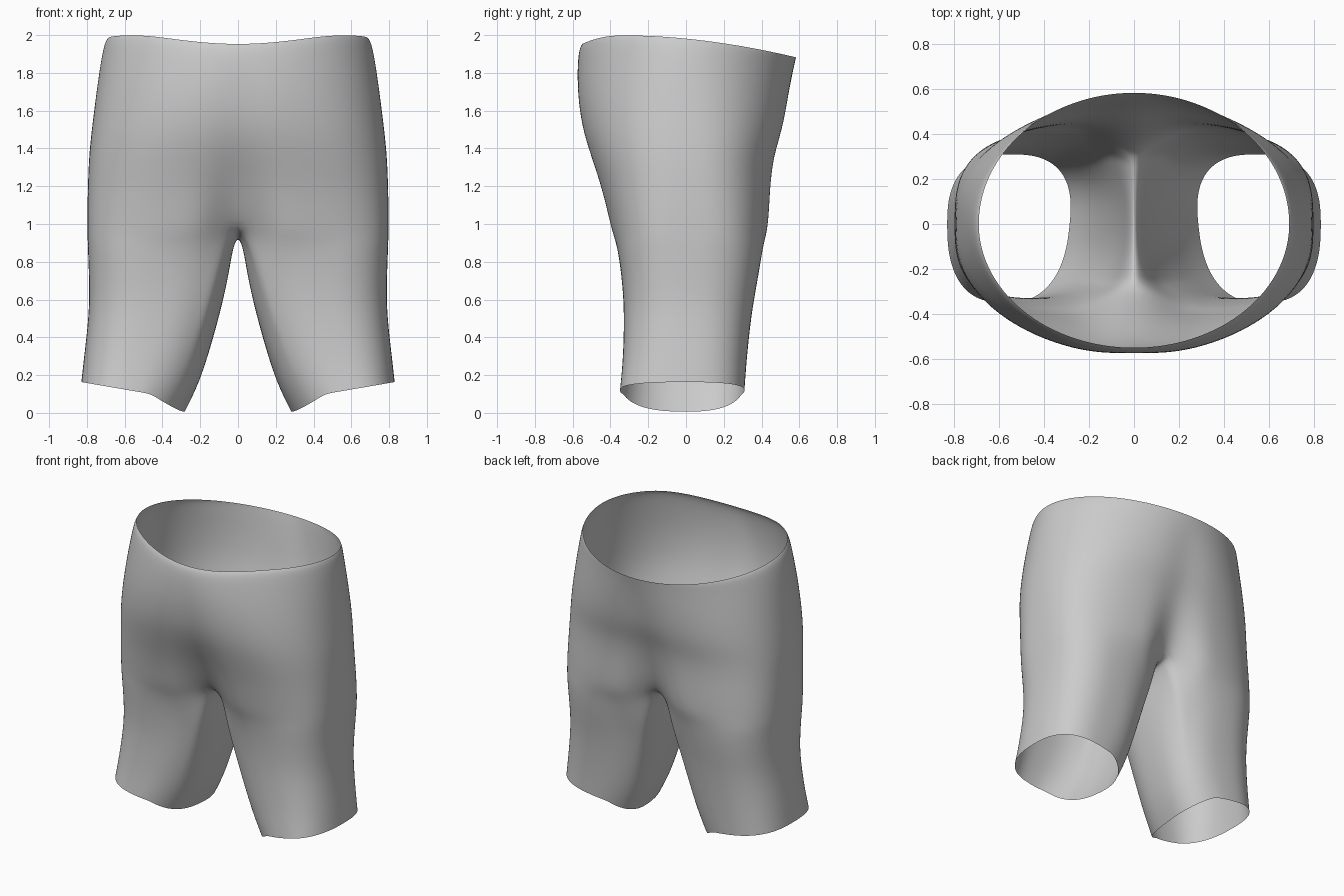
import bpy
import bmesh
from math import sin, cos, pi, exp, copysign

cube = bpy.data.objects.get("Cube")
if cube:
    bpy.data.objects.remove(cube, do_unlink=True)

OUTER, INNER = 36, 12   # segments around the outside and along the inseam
CROTCH = 0.94

# height, inner x, outer x, front y, back y, leg roundness, seam inset
LEVELS = [
    (0.09, 0.285, 0.83, 0.35, 0.31, 1, 0),
    (0.25, 0.205, 0.815, 0.335, 0.32, 1, 0),
    (0.45, 0.13, 0.795, 0.33, 0.34, 0.95, 0),
    (0.6, 0.077, 0.787, 0.335, 0.365, 0.85, 0.01),
    (0.75, 0.046, 0.79, 0.355, 0.40, 0.65, 0.05),
    (0.87, 0.028, 0.795, 0.38, 0.425, 0.35, 0.11),
    (CROTCH, 0, 0.797, 0.40, 0.44, 0, 0.14),
    (1.07, 0, 0.798, 0.43, 0.45, 0, 0.09),
    (1.2, 0, 0.795, 0.465, 0.457, 0, 0.055),
    (1.35, 0, 0.79, 0.515, 0.475, 0, 0.025),
    (1.5, 0, 0.775, 0.56, 0.52, 0, 0.015),
    (1.7, 0, 0.75, 0.585, 0.55, 0, 0.012),
    (1.88, 0, 0.725, 0.58, 0.57, 0, 0.005),
    (1.97, 0, 0.705, 0.565, 0.58, 0, 0),
    (1.99, 0, 0.69, 0.55, 0.583, 0, 0),
]


def spow(v, e):
    return copysign(abs(v) ** e, v)


def clamp(v):
    return max(0.0, min(1.0, v))


def outline(i, z, roundness):
    """Unit outline: a half oval for the hips blended into a full leg oval."""
    e = 0.64 + 0.36 * clamp((z - 0.95) / 0.95)
    if i <= OUTER:
        u = i / OUTER
        t = (u - 0.5) * pi
        half = (abs(cos(t)) ** e if 0 < i < OUTER else 0, spow(sin(t), e))
        a = (u - 0.5) * 1.5 * pi
    else:
        u = (i - OUTER) / INNER
        half = (0, 1 - 2 * u)
        a = (0.75 + 0.5 * u) * pi
    oval = (0.5 + 0.5 * spow(cos(a), 0.78), spow(sin(a), 0.78))
    return [h + (o - h) * roundness for h, o in zip(half, oval)]


def ring_point(i, level):
    z, xi, xo, front, back, roundness, inset = level
    u, v = outline(i, z, roundness)
    x = xi + u * (xo - xi)
    y = v * (front if v < 0 else back)
    # rounded inner thighs meeting in a centre seam
    y -= inset * v * exp(-(x / 0.13) ** 2)
    # crotch saddle
    fade = (1.9 - z) / 0.96 if z >= CROTCH else (z - 0.5) / 0.44
    h = z + 0.06 * clamp(fade) * (1 - u) ** 2 * v * v
    # dipped waistline
    top = clamp((z - 1.2) / 0.79) ** 2
    h -= top * (0.115 * max(0, (y + 0.3) / 0.88) ** 1.8
                + 0.045 * max(0, (-y - 0.35) / 0.2) ** 2)
    h += top * 0.008
    # hem nearly level outside, dropping to a point at the inseam
    low = clamp((0.6 - z) / 0.51)
    h += low * (0.16 * (x - 0.56) + 0.03 - 0.45 * max(0, 0.44 - x))
    x -= low * 0.1 * y * (1 - u)
    return x, y, h


# Shorts: left half lofted through the levels, then mirrored
bm = bmesh.new()
previous = None
for level in LEVELS:
    closed = level[0] <= CROTCH
    count = OUTER + INNER if closed else OUTER + 1
    ring = [bm.verts.new(ring_point(i, level)) for i in range(count)]
    if previous:
        n = len(ring)
        for i in range(n if closed else OUTER):
            j = (i + 1) % n
            bm.faces.new((previous[i], previous[j], ring[j], ring[i]))
    previous = ring

mesh = bpy.data.meshes.new("shorts")
bm.to_mesh(mesh)
bm.free()
shorts = bpy.data.objects.new("shorts", mesh)
bpy.context.collection.objects.link(shorts)

mirror = shorts.modifiers.new("mirror", 'MIRROR')
mirror.use_clip = True
mirror.merge_threshold = 0.002
smooth = shorts.modifiers.new("smooth", 'SUBSURF')
smooth.levels = smooth.render_levels = 2

# Plain grey cloth
cloth = bpy.data.materials.new("grey cloth")
cloth.use_nodes = True
grey = (0.6, 0.6, 0.6, 1)
cloth.diffuse_color = grey
cloth.node_tree.nodes["Principled BSDF"].inputs["Base Color"].default_value = grey
mesh.materials.append(cloth)
for face in mesh.polygons:
    face.use_smooth = True
